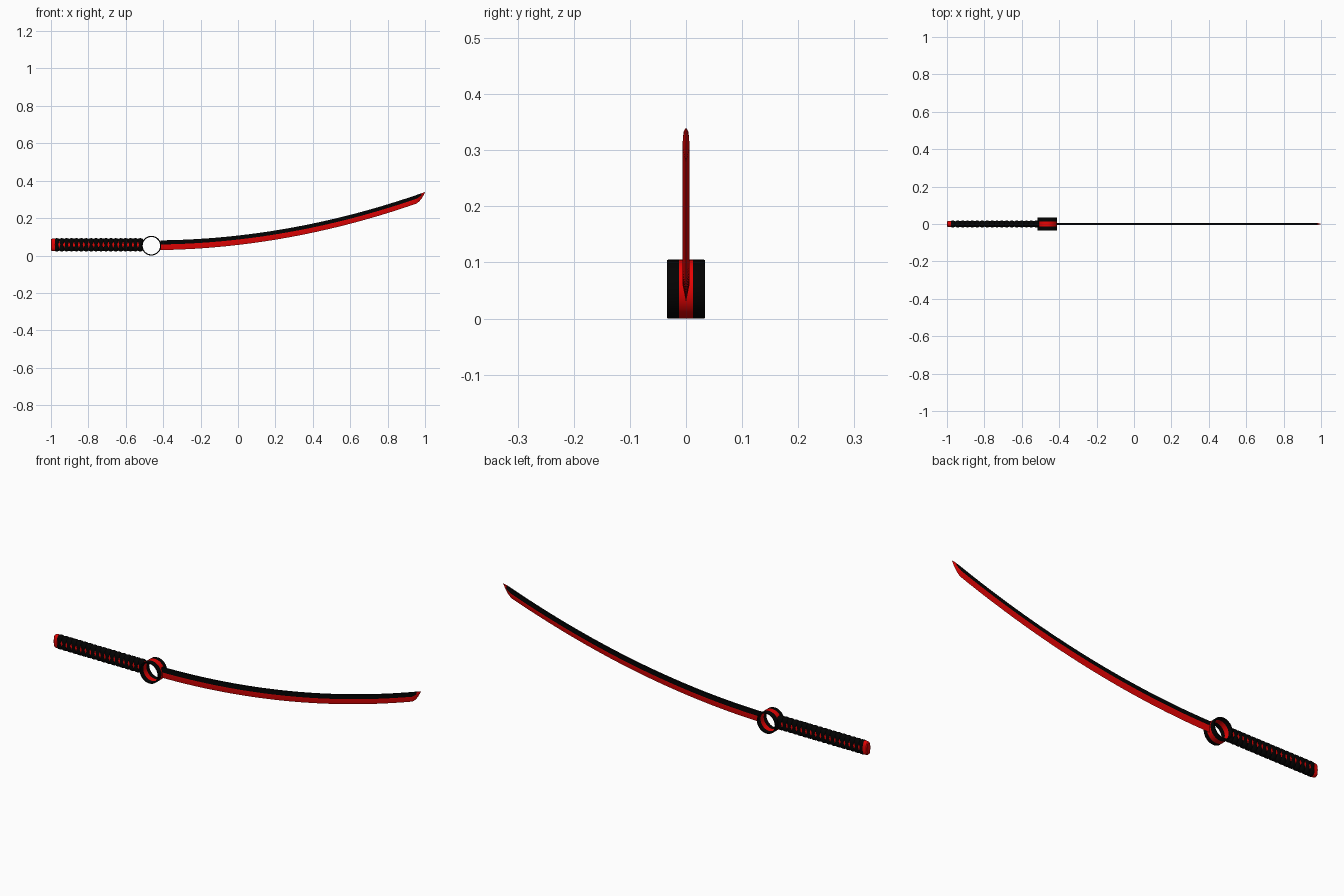
import bpy, bmesh, math

if "Cube" in bpy.data.objects:
    bpy.data.objects.remove(bpy.data.objects["Cube"])

def material(name, rgb):
    m = bpy.data.materials.new(name)
    m.diffuse_color = (*rgb, 1)
    m.use_nodes = True
    m.node_tree.nodes["Principled BSDF"].inputs["Base Color"].default_value = m.diffuse_color
    return m

BLACK = material("black", (0.0008, 0.0008, 0.0008))
RED = material("red", (0.8, 0.001, 0.001))

def loft(name, rings, pick, caps=True, loop=False, angle=35):
    """Skin a list of closed rings; pick(ring, side) returns 0 black / 1 red."""
    bm = bmesh.new()
    vs = [[bm.verts.new(p) for p in r] for r in rings]
    n = len(rings[0])
    for i in range(len(vs) if loop else len(vs) - 1):
        a, b = vs[i], vs[(i + 1) % len(vs)]
        for j in range(n):
            k = (j + 1) % n
            bm.faces.new((a[j], a[k], b[k], b[j])).material_index = pick(i, j)
    if caps:
        for i, r in ((0, vs[0]), (len(vs) - 1, vs[-1])):
            bm.faces.new(r).material_index = pick(i, n - 1)
    bmesh.ops.remove_doubles(bm, verts=bm.verts, dist=1e-6)
    bmesh.ops.recalc_face_normals(bm, faces=bm.faces)
    me = bpy.data.meshes.new(name)
    bm.to_mesh(me)
    bm.free()
    me.materials.append(BLACK)
    me.materials.append(RED)
    ob = bpy.data.objects.new(name, me)
    bpy.context.collection.objects.link(ob)
    bpy.context.view_layer.objects.active = ob
    ob.select_set(True)
    bpy.ops.object.shade_smooth_by_angle(angle=math.radians(angle))
    ob.select_set(False)
    return ob

# ---- Blade: black spine half, red cutting half, curved upward
X0 = -0.4155
def spine(x):
    t = x - X0
    return 0.081 + 0.012 * t + 0.1205 * t * t

def blade_ring(x, depth, ridge, w):
    z = spine(x)
    return [(x, w * 0.8, z), (x, w, z - ridge), (x, 0, z - depth),
            (x, -w, z - ridge), (x, -w * 0.8, z)]

rings = []
N = 28
for i in range(N + 1):
    f = i / N
    rings.append(blade_ring(X0 + (0.955 - X0) * f, 0.052 - 0.006 * f, 0.022 - 0.002 * f, 0.006))
# pointed tip: the cutting edge sweeps up to meet the spine
for x, d, r, w in ((0.968, 0.040, 0.016, 0.006), (0.98, 0.030, 0.011, 0.0055),
                   (0.99, 0.018, 0.006, 0.0035), (1.0, 0.002, 0.001, 0.0004)):
    rings.append(blade_ring(x, d, r, w))
loft("blade", rings, lambda i, j: 1 if j in (1, 2) or i > N + 1 else 0, angle=20)

# ---- Guard: thin open ring, axis along y, red band between two black bands
CX, CZ, SEG = -0.463, 0.0525, 64
profile = [(0.0515, -0.034), (0.0525, -0.032), (0.0525, -0.0125), (0.0525, 0.0125),
           (0.0525, 0.032), (0.0515, 0.034), (0.0465, 0.034), (0.0465, 0.0125),
           (0.0465, -0.0125), (0.0465, -0.034)]
rings = []
for i in range(SEG):
    a = math.tau * i / SEG
    rings.append([(CX + r * math.cos(a), y, CZ + r * math.sin(a)) for r, y in profile])
loft("ring_guard", rings, lambda i, j: 1 if j in (2, 7) else 0, caps=False, loop=True)

# ---- Handle
HZ, SIDES = 0.0575, 32
def oval(x, hy, hz):
    """Squarish oval section; x may be a function of the angle."""
    pts = []
    for k in range(SIDES):
        a = math.tau * k / SIDES
        c, s = math.cos(a), math.sin(a)
        px = x(s) if callable(x) else x
        pts.append((px, hy * math.copysign(abs(c) ** 0.75, c),
                    HZ + hz * math.copysign(abs(s) ** 0.75, s)))
    return pts

# red core
loft("handle_core", [oval(-0.985, 0.0145, 0.030), oval(-0.510, 0.0145, 0.030)], lambda i, j: 1)

# red pommel cap
loft("pommel", [oval(-1.0, 0.012, 0.028), oval(-0.996, 0.0155, 0.032),
                oval(-0.978, 0.0165, 0.034), oval(-0.976, 0.015, 0.032)], lambda i, j: 1)

# black wraps: full width over top and bottom, pinched at the sides
# so that red diamonds of the core show between them
WRAPS, HX0, HX1 = 18, -0.982, -0.509
P = (HX1 - HX0) / WRAPS
def half_width(s):
    return P * (0.28 + 0.22 * min(1, abs(s) / 0.4))

for n in range(WRAPS):
    cx = HX0 + (n + 0.5) * P
    rings = []
    for f, hy, hz in ((-1, 0.0135, 0.029), (-1, 0.0155, 0.0315), (-0.6, 0.0178, 0.0345),
                      (0, 0.0185, 0.0353), (0.6, 0.0178, 0.0345), (1, 0.0155, 0.0315),
                      (1, 0.0135, 0.029)):
        rings.append(oval(lambda s, f=f: cx + f * half_width(s), hy, hz))
    loft(f"handle_wrap_{n + 1}", rings, lambda i, j: 0, caps=False)
